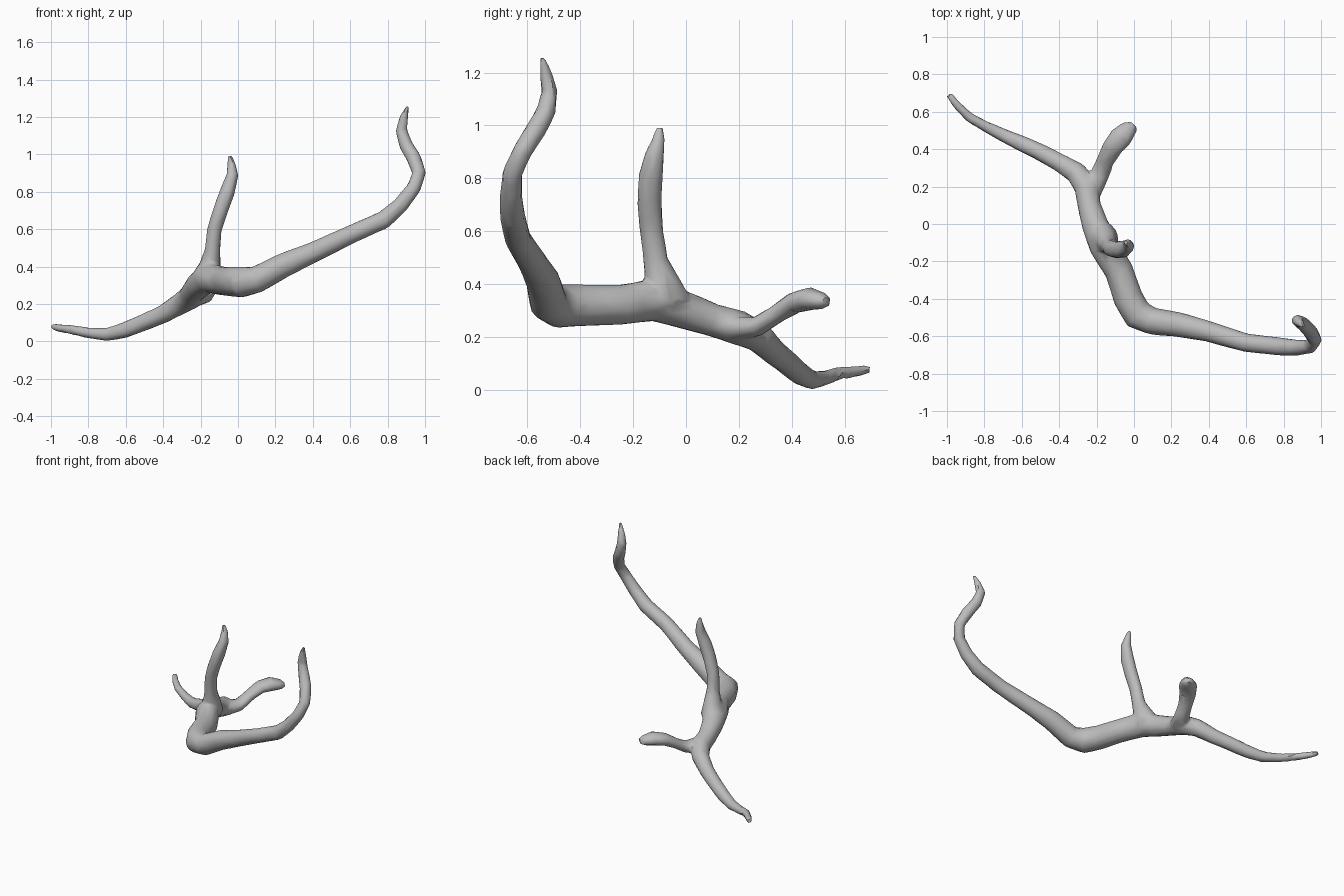
import bpy, bmesh, math
from mathutils import Vector

# Remove the default object
cube = bpy.data.objects.get("Cube")
if cube:
    bpy.data.objects.remove(cube, do_unlink=True)

SIDES = 14

# Each point of a path: x, y, z, radius
main_limb = [
    (.906, -.545, 1.26, .010), (.888, -.53, 1.2, .023), (.873, -.515, 1.13, .032),
    (.898, -.53, 1.05, .037), (.94, -.57, .98, .040), (.968, -.62, .9, .037),
    (.94, -.655, .82, .039), (.87, -.662, .73, .043), (.78, -.655, .65, .049),
    (.6, -.635, .57, .050), (.4, -.575, .475, .056), (.25, -.54, .41, .066),
    (.1, -.52, .33, .073), (.02, -.485, .318, .084), (-.03, -.4, .32, .080),
    (-.08, -.25, .322, .077), (-.16, -.12, .34, .080), (-.21, 0, .3, .071),
    (-.24, .1, .265, .063), (-.255, .2, .235, .066), (-.31, .275, .2, .058),
    (-.4, .33, .145, .049), (-.5, .383, .103, .046), (-.6, .43, .062, .043),
    (-.7, .475, .037, .036), (-.8, .525, .045, .029), (-.88, .57, .061, .026),
    (-.95, .64, .07, .022), (-.99, .692, .078, .018)]

upright_spur = [
    (-.165, -.08, .34, .095), (-.148, -.09, .41, .066), (-.136, -.115, .49, .047),
    (-.126, -.13, .6, .045), (-.094, -.138, .7, .047), (-.057, -.135, .8, .047),
    (-.03, -.118, .89, .037), (-.035, -.103, .95, .025), (-.045, -.098, .995, .013)]

rear_spur = [
    (-.235, .19, .235, .07), (-.18, .27, .24, .052), (-.152, .34, .285, .048),
    (-.115, .41, .33, .056), (-.065, .47, .345, .061), (-.02, .515, .336, .044),
    (-.002, .535, .332, .024)]


def add_limb(bm, path, side, flat=1.0):
    """Loft a closed tube along a path, carrying the section without twist."""
    centres = [Vector(p[:3]) for p in path]
    side = Vector(side)
    rings = []
    for i, c in enumerate(centres):
        ahead = centres[min(i + 1, len(path) - 1)]
        behind = centres[max(i - 1, 0)]
        tangent = (ahead - behind).normalized()
        side = (side - tangent * side.dot(tangent)).normalized()
        normal = tangent.cross(side)
        r = path[i][3]
        ring = []
        for k in range(SIDES):
            a = math.tau * k / SIDES
            ring.append(bm.verts.new(
                c + side * r * math.cos(a) + normal * r * flat * math.sin(a)))
        rings.append(ring)
    for lower, upper in zip(rings, rings[1:]):
        for k in range(SIDES):
            n = (k + 1) % SIDES
            bm.faces.new((lower[k], lower[n], upper[n], upper[k]))
    bm.faces.new(rings[0][::-1])
    bm.faces.new(rings[-1])


# Branch: one long winding limb with two spurs
bm = bmesh.new()
add_limb(bm, main_limb, (0, 1, 0))
add_limb(bm, upright_spur, (0, 1, 0), .88)
add_limb(bm, rear_spur, (1, -.7, 0), .72)
bmesh.ops.recalc_face_normals(bm, faces=bm.faces)
mesh = bpy.data.meshes.new("branch")
bm.to_mesh(mesh)
bm.free()
branch = bpy.data.objects.new("branch", mesh)
bpy.context.collection.objects.link(branch)

# Weather grey wood
wood = bpy.data.materials.new("grey wood")
wood.use_nodes = True
grey = (.5, .5, .5, 1)
wood.diffuse_color = grey
for node in wood.node_tree.nodes:
    if node.type == 'BSDF_PRINCIPLED':
        node.inputs["Base Color"].default_value = grey
mesh.materials.append(wood)

# Fuse the forks, soften them, then reduce to irregular worn facets
fuse = branch.modifiers.new("fuse", 'REMESH')
fuse.mode = 'VOXEL'
fuse.voxel_size = .011
soften = branch.modifiers.new("soften", 'SMOOTH')
soften.factor = .5
soften.iterations = 5
facet = branch.modifiers.new("facet", 'DECIMATE')
facet.ratio = .07

bpy.ops.object.select_all(action='DESELECT')
bpy.context.view_layer.objects.active = branch
branch.select_set(True)
for name in ("fuse", "soften", "facet"):
    bpy.ops.object.modifier_apply(modifier=name)
if not branch.data.materials:
    branch.data.materials.append(wood)
bpy.ops.object.shade_smooth_by_angle(angle=math.radians(40))
